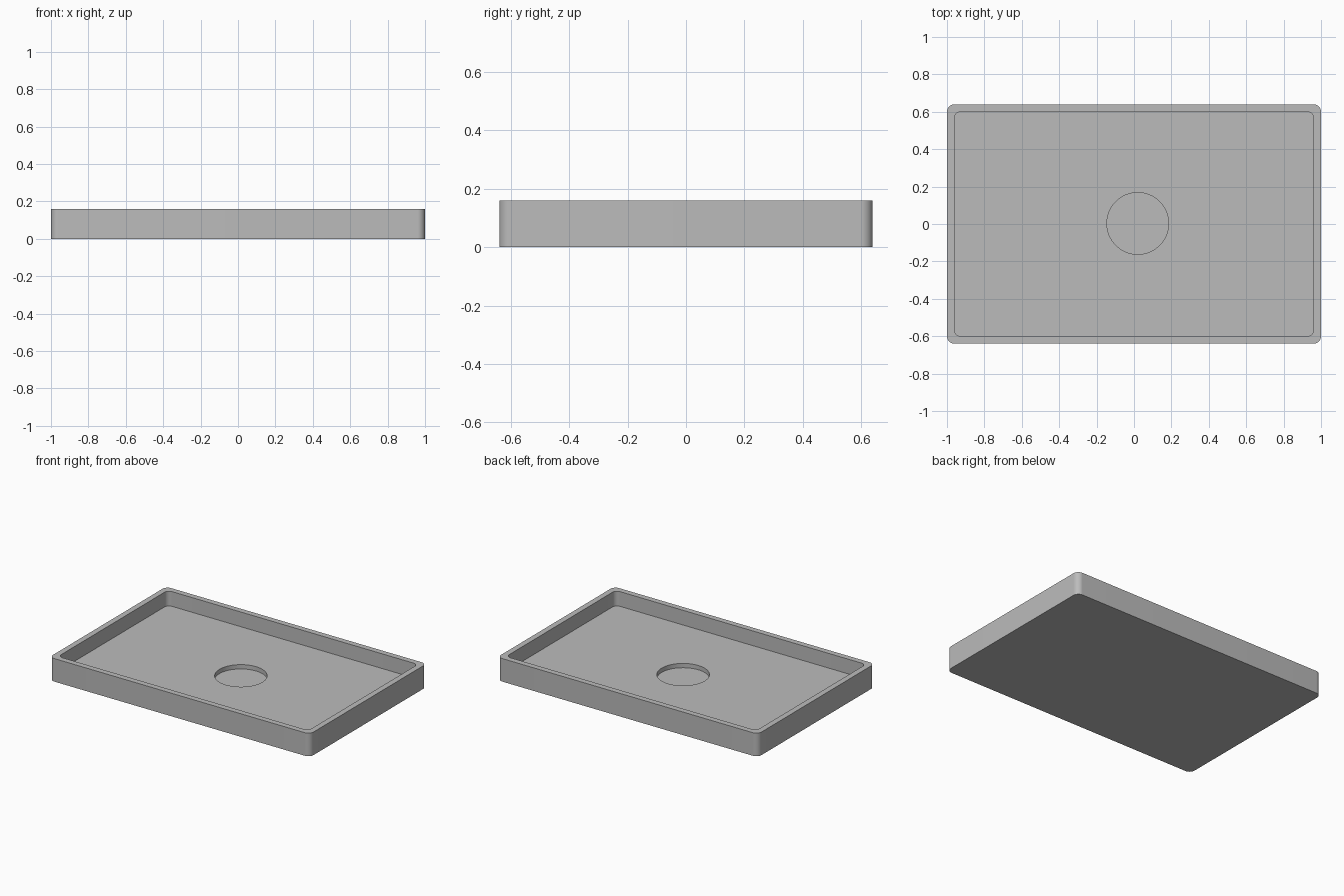
import bpy, bmesh
from math import sin, cos, pi

cube = bpy.data.objects.get("Cube")
if cube:
    bpy.data.objects.remove(cube, do_unlink=True)

ARC = 16  # points in each quarter turn


def outline(half_x, half_y, radius, z, cx=0.0, cy=0.0):
    """Rounded rectangle, or a circle when both halves equal the radius."""
    points = []
    for quarter, (sx, sy) in enumerate([(1, 1), (-1, 1), (-1, -1), (1, -1)]):
        for i in range(ARC):
            span = ARC if half_x == radius else ARC - 1
            a = (quarter + i / span) * pi / 2
            points.append((cx + sx * (half_x - radius) + radius * cos(a),
                           cy + sy * (half_y - radius) + radius * sin(a), z))
    return points


# Tray surface from the underside, over the rim, down to the round recess
rings = [
    outline(1.0, 0.64, 0.04, 0.0),
    outline(1.0, 0.64, 0.04, 0.16),
    outline(0.96, 0.60, 0.034, 0.16),
    outline(0.96, 0.60, 0.034, 0.058),
    outline(0.165, 0.165, 0.165, 0.058, 0.02, 0.003),
    outline(0.165, 0.165, 0.165, 0.028, 0.02, 0.003),
]

bm = bmesh.new()
loops = [[bm.verts.new(p) for p in ring] for ring in rings]
for low, high in zip(loops, loops[1:]):
    for i in range(len(low)):
        j = (i + 1) % len(low)
        bm.faces.new((low[i], low[j], high[j], high[i]))
bm.faces.new(loops[0][::-1])  # underside
bm.faces.new(loops[-1])       # recess floor
bmesh.ops.recalc_face_normals(bm, faces=bm.faces)

mesh = bpy.data.meshes.new("tray")
bm.to_mesh(mesh)
bm.free()
tray = bpy.data.objects.new("tray", mesh)
bpy.context.collection.objects.link(tray)

# Plain grey material
grey = bpy.data.materials.new("grey")
grey.use_nodes = True
colour = (0.5, 0.5, 0.5, 1.0)
grey.diffuse_color = colour
grey.node_tree.nodes["Principled BSDF"].inputs["Base Color"].default_value = colour
mesh.materials.append(grey)

# Smooth corners with crisp edges
bpy.ops.object.select_all(action="DESELECT")
tray.select_set(True)
bpy.context.view_layer.objects.active = tray
bpy.ops.object.shade_smooth_by_angle()
